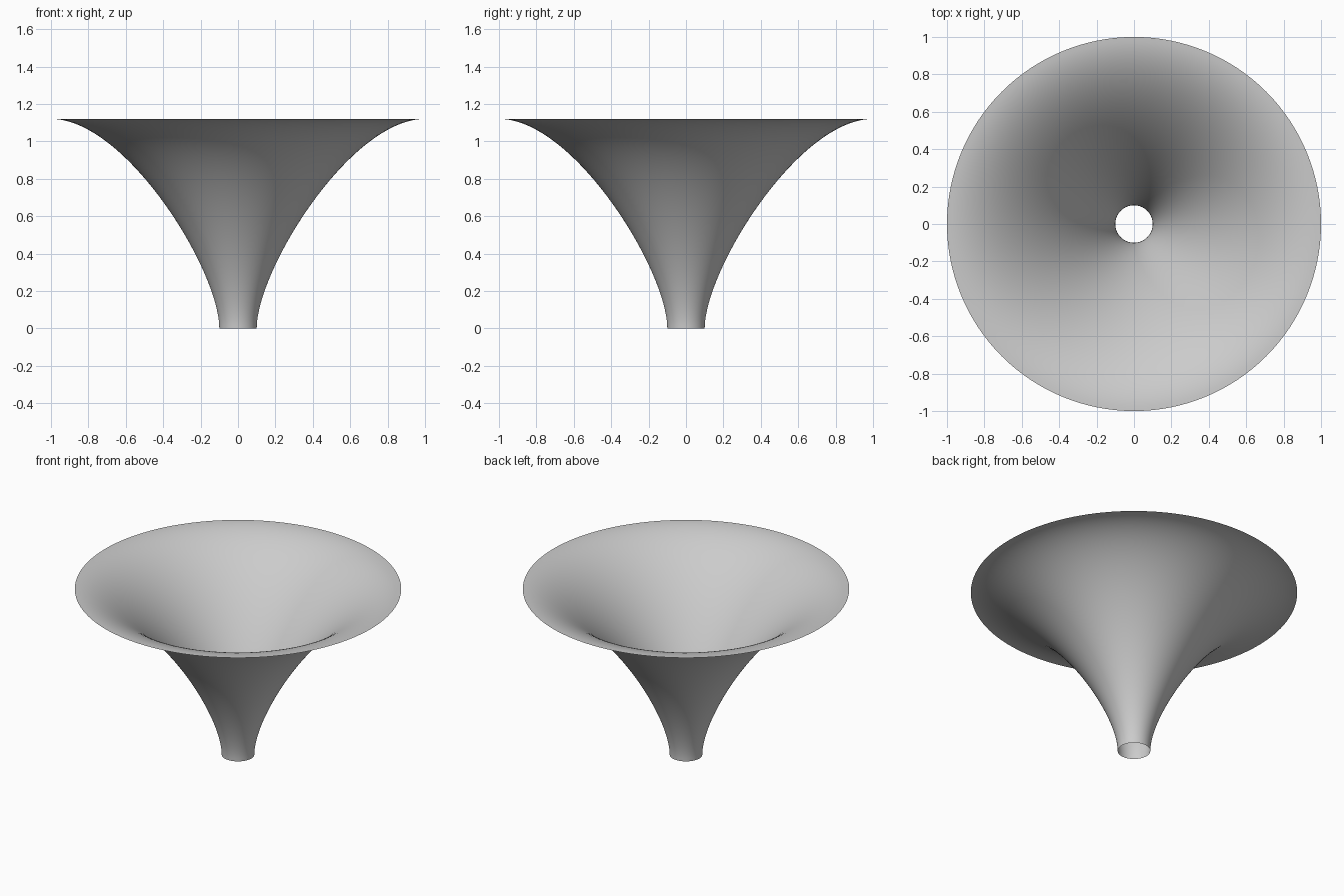
import bpy
import bmesh
import math
from mathutils import Vector, geometry

cube = bpy.data.objects.get("Cube")
if cube:
    bpy.data.objects.remove(cube, do_unlink=True)

SEGMENTS = 128
RINGS = 49

# Single grey surface colour
grey = bpy.data.materials.new("light_grey")
grey.use_nodes = True
colour = (0.6, 0.6, 0.6, 1)
grey.diffuse_color = colour
grey.node_tree.nodes["Principled BSDF"].inputs["Base Color"].default_value = colour

# Flared profile: vertical at the throat, level at the rim
profile = geometry.interpolate_bezier(
    Vector((0.1, 0, 0)), Vector((0.1, 0, 0.31)),
    Vector((0.6, 0, 1.12)), Vector((1, 0, 1.12)), RINGS)

# Open funnel shell, spun around the vertical axis
bm = bmesh.new()
verts = [bm.verts.new(p) for p in profile]
edges = [bm.edges.new(pair) for pair in zip(verts, verts[1:])]
bmesh.ops.spin(bm, geom=verts + edges, cent=(0, 0, 0), axis=(0, 0, 1),
               angle=math.tau, steps=SEGMENTS, use_merge=True)
bmesh.ops.remove_doubles(bm, verts=bm.verts, dist=0.0001)
bmesh.ops.recalc_face_normals(bm, faces=bm.faces)
# Make the outside of the shell the front of every face
face = next(iter(bm.faces))
centre = face.calc_center_median()
if face.normal.dot(Vector((centre.x, centre.y, 0))) < 0:
    bmesh.ops.reverse_faces(bm, faces=bm.faces)
for face in bm.faces:
    face.smooth = True

mesh = bpy.data.meshes.new("funnel")
bm.to_mesh(mesh)
bm.free()
mesh.materials.append(grey)
funnel = bpy.data.objects.new("funnel", mesh)
bpy.context.collection.objects.link(funnel)
